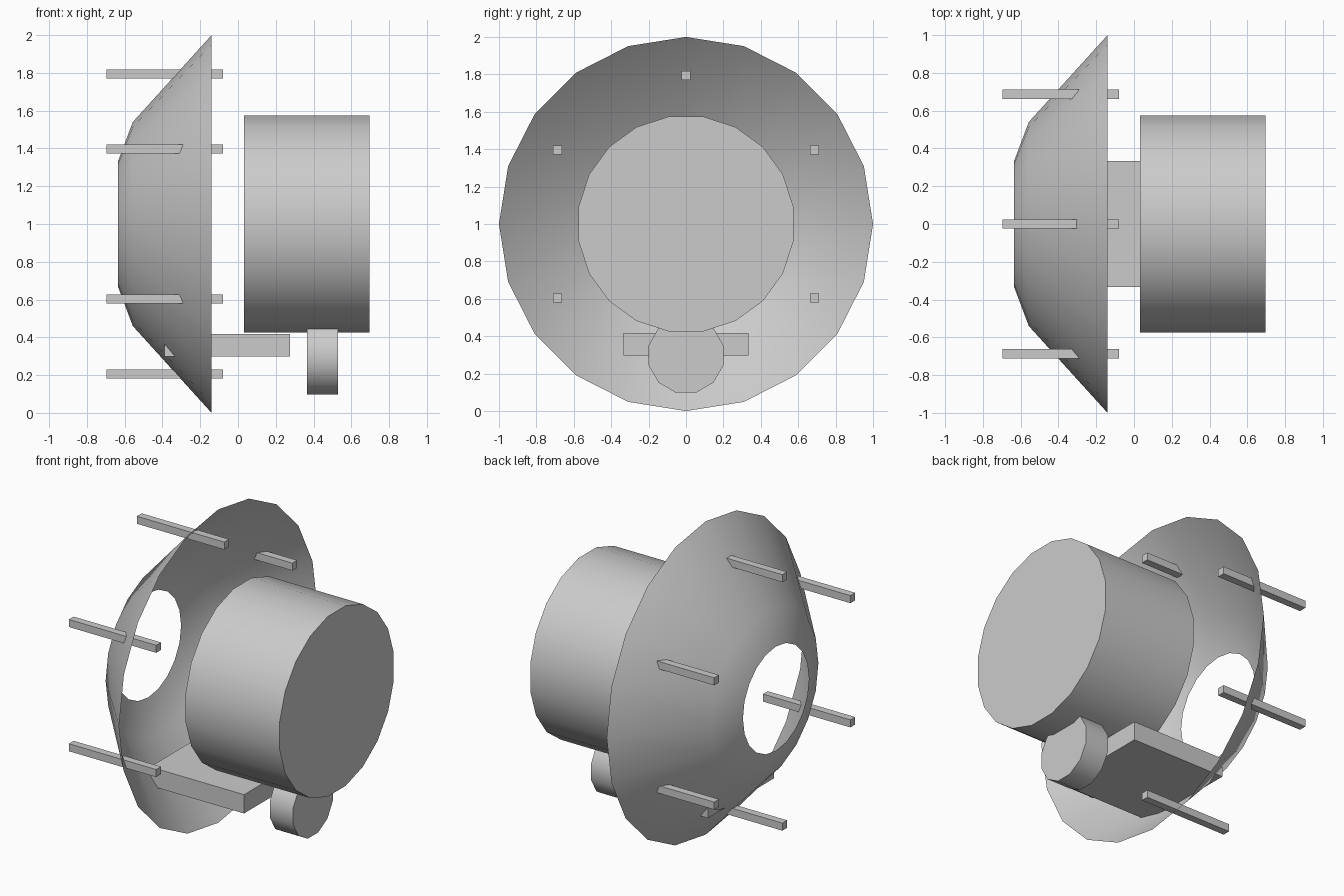
import bpy
import math

if "Cube" in bpy.data.objects:
    bpy.data.objects.remove(bpy.data.objects["Cube"])

CZ = 1.0  # height of the dish axis


def finish(name, verts, faces, smooth=False):
    mesh = bpy.data.meshes.new(name)
    mesh.from_pydata(verts, [], faces)
    mesh.update()
    ob = bpy.data.objects.new(name, mesh)
    bpy.context.collection.objects.link(ob)
    if smooth:
        bpy.ops.object.select_all(action='DESELECT')
        ob.select_set(True)
        bpy.context.view_layer.objects.active = ob
        bpy.ops.object.shade_smooth_by_angle(angle=math.radians(35))
    return ob


def lathe_x(name, profile, sides, z, offset=0.0, caps=False):
    """Revolve (x, radius) points, ordered by rising x, around an x-axis line."""
    verts, faces = [], []
    for x, r in profile:
        for i in range(sides):
            a = 2 * math.pi * (i + offset) / sides
            verts.append((x, r * math.sin(a), z + r * math.cos(a)))
    for k in range(len(profile) - 1):
        for i in range(sides):
            j = (i + 1) % sides
            a, b = k * sides, (k + 1) * sides
            faces.append((a + i, a + j, b + j, b + i))
    if caps:
        last = (len(profile) - 1) * sides
        faces.append(tuple(range(sides)))
        faces.append(tuple(last + i for i in reversed(range(sides))))
        faces = [f[::-1] for f in faces[-2:]] + faces[:-2]
        faces = [f[::-1] for f in faces]
    else:
        faces = [f[::-1] for f in faces]
    return finish(name, verts, faces, True)


def box(name, lo, hi):
    verts = [(x, y, z) for x in (lo[0], hi[0]) for y in (lo[1], hi[1]) for z in (lo[2], hi[2])]
    faces = [(0, 1, 3, 2), (4, 6, 7, 5), (0, 4, 5, 1), (2, 3, 7, 6), (0, 2, 6, 4), (1, 5, 7, 3)]
    return finish(name, verts, faces)


# Open flared dish with a hole at the back
lathe_x("flared_dish", [(-0.635, 0.333), (-0.557, 0.54), (-0.14, 1.0)], 20, CZ)

# Main drum and the small drum below it
lathe_x("main_drum", [(0.032, 0.582), (0.697, 0.582)], 20, CZ, 0.5, True)
lathe_x("small_drum", [(0.365, 0.207), (0.53, 0.207)], 12, 0.298, 0.5, True)

# Flat plate passing through the dish wall
box("base_plate", (-0.388, -0.333, 0.298), (0.276, 0.333, 0.418))

# Six square rods piercing the dish in a ring
h = 0.024
for i in range(6):
    a = math.radians(60 * i)
    y, z = 0.793 * math.sin(a), CZ + 0.793 * math.cos(a)
    box(f"rod_{i + 1}", (-0.697, y - h, z - h), (-0.08, y + h, z + h))

# Make all face normals consistent and outward
for ob in bpy.context.collection.objects:
    bpy.ops.object.select_all(action='DESELECT')
    ob.select_set(True)
    bpy.context.view_layer.objects.active = ob
    bpy.ops.object.mode_set(mode='EDIT')
    bpy.ops.mesh.select_all(action='SELECT')
    bpy.ops.mesh.normals_make_consistent(inside=False)
    bpy.ops.object.mode_set(mode='OBJECT')
